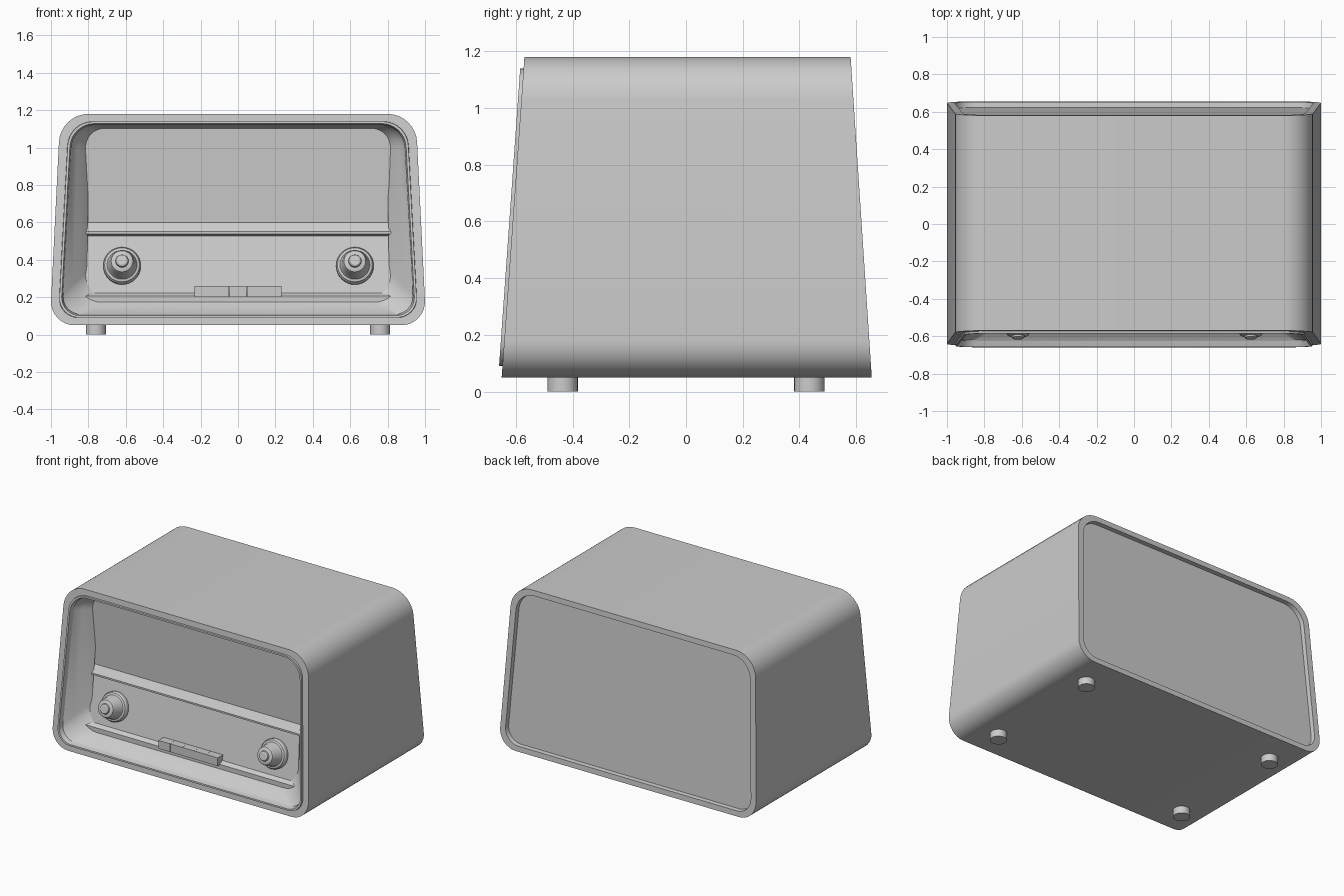
import bpy, bmesh, math
from mathutils import Vector, Matrix

if "Cube" in bpy.data.objects:
    bpy.data.objects.remove(bpy.data.objects["Cube"])


def make_object(name, bm, smooth=True):
    bmesh.ops.recalc_face_normals(bm, faces=bm.faces[:])
    me = bpy.data.meshes.new(name)
    bm.to_mesh(me)
    bm.free()
    ob = bpy.data.objects.new(name, me)
    bpy.context.collection.objects.link(ob)
    if smooth:
        bpy.ops.object.select_all(action='DESELECT')
        ob.select_set(True)
        bpy.context.view_layer.objects.active = ob
        bpy.ops.object.shade_smooth_by_angle(angle=math.radians(28))
    return ob


def outline(wb, zb, wt, zt, rb, rt, y_of_z, n=8):
    """Rounded trapezoid in x-z, laid on a slanted surface y(z)."""
    corners = [(-wb, zb, rb), (wb, zb, rb), (wt, zt, rt), (-wt, zt, rt)]
    pts = []
    for i, (x, z, r) in enumerate(corners):
        p = Vector((x, 0, z))
        a = (Vector((corners[i - 1][0], 0, corners[i - 1][1])) - p).normalized()
        nx = corners[(i + 1) % 4]
        b = (Vector((nx[0], 0, nx[1])) - p).normalized()
        half = a.angle(b) / 2
        c = p + (a + b).normalized() * (r / math.sin(half))
        t = r / math.tan(half)
        va, vb = (p + a * t - c).normalized(), (p + b * t - c).normalized()
        for k in range(n + 1):
            q = c + va.slerp(vb, k / n) * r
            pts.append(Vector((q.x, y_of_z(q.z), q.z)))
    return pts


def loft(bm, rings, cap_first=False, cap_last=False, closed=False):
    vs = [[bm.verts.new(p) for p in r] for r in rings]
    pairs = list(zip(vs, vs[1:])) + ([(vs[-1], vs[0])] if closed else [])
    for r1, r2 in pairs:
        m = len(r1)
        for i in range(m):
            bm.faces.new((r1[i], r1[(i + 1) % m], r2[(i + 1) % m], r2[i]))
    if cap_first:
        bm.faces.new(vs[0])
    if cap_last:
        bm.faces.new(vs[-1])


def front(d=0.0):
    return lambda z: -0.65 + 0.071 * (z - 0.05) + d


def back(d=0.0):
    return lambda z: 0.655 - 0.066 * (z - 0.05) - d


def inset(o, y):
    return outline(1.006 - o, 0.05 + o * 0.9, 0.95 - o, 1.18 - o * 0.9,
                   0.125 - o * 0.5, 0.16 - o * 0.5, y)


def deep(z):
    return min(-0.425, -0.51 + 0.25 * (z - 0.2))


# Cabinet shell: recessed back, outer skin, front rim and flared opening
bm = bmesh.new()
loft(bm, [
    inset(0.045, back(0.03)),
    inset(0.042, back()),
    inset(0.0, back()),
    inset(0.0, front()),
    inset(0.055, front()),
    inset(0.06, front(0.025)),
    outline(0.885, 0.145, 0.855, 1.112, 0.12, 0.12, front(0.075)),
    outline(0.84, 0.185, 0.815, 1.10, 0.12, 0.11, front(0.12)),
    outline(0.81, 0.20, 0.795, 1.09, 0.12, 0.11, deep),
], cap_first=True)
make_object("cabinet", bm)

# Thin raised trim around the opening
bm = bmesh.new()
loft(bm, [
    inset(0.044, front(0.005)),
    inset(0.046, front(-0.012)),
    inset(0.058, front(-0.012)),
    inset(0.066, front(0.02)),
], closed=True)
make_object("front_trim", bm)

# Front panel: leaning upper grille, protruding lip, sloped control face
profile = [(-0.465, 1.13), (-0.44, 0.60), (-0.475, 0.55), (-0.475, 0.538),
           (-0.445, 0.527), (-0.507, 0.222), (-0.535, 0.205), (-0.535, 0.17),
           (-0.40, 0.17), (-0.40, 1.13)]
bm = bmesh.new()
loft(bm, [[Vector((x, y, z)) for y, z in profile] for x in (-0.822, 0.822)],
     cap_first=True, cap_last=True)
make_object("front_panel", bm, smooth=False)

# Turned knobs, tilted with the control face
knob = [(0.1, -0.02), (0.1, 0.022), (0.093, 0.034), (0.08, 0.038),
        (0.074, 0.05), (0.066, 0.1), (0.058, 0.118), (0.045, 0.124),
        (0.035, 0.124), (0.032, 0.134), (0.024, 0.139)]
for name, x in (("left_knob", -0.62), ("right_knob", 0.625)):
    bm = bmesh.new()
    loft(bm, [[Vector((r * math.cos(a), r * math.sin(a), h))
               for a in (math.tau * k / 32 for k in range(32))]
              for r, h in knob], cap_first=True, cap_last=True)
    tilt = Matrix.Rotation(math.radians(90 - 13), 4, 'X')
    bm.transform(Matrix.Translation((x, -0.478, 0.365)) @ tilt)
    make_object(name, bm)

# Row of five push keys
for i in range(5):
    bm = bmesh.new()
    bmesh.ops.create_cube(bm, size=1)
    bm.transform(Matrix.Translation((-0.186 + i * 0.093, -0.52, 0.23))
                 @ Matrix.Diagonal((0.092, 0.075, 0.058, 1)))
    make_object("push_key_%d" % (i + 1), bm, smooth=False)

# Four round feet
for i, (sx, sy) in enumerate([(-1, -1), (1, -1), (-1, 1), (1, 1)]):
    bm = bmesh.new()
    bmesh.ops.create_cone(bm, cap_ends=True, segments=24, radius1=0.054,
                          radius2=0.054, depth=0.06)
    bm.transform(Matrix.Translation((sx * 0.76, sy * 0.435, 0.03)))
    make_object("foot_%d" % (i + 1), bm)
